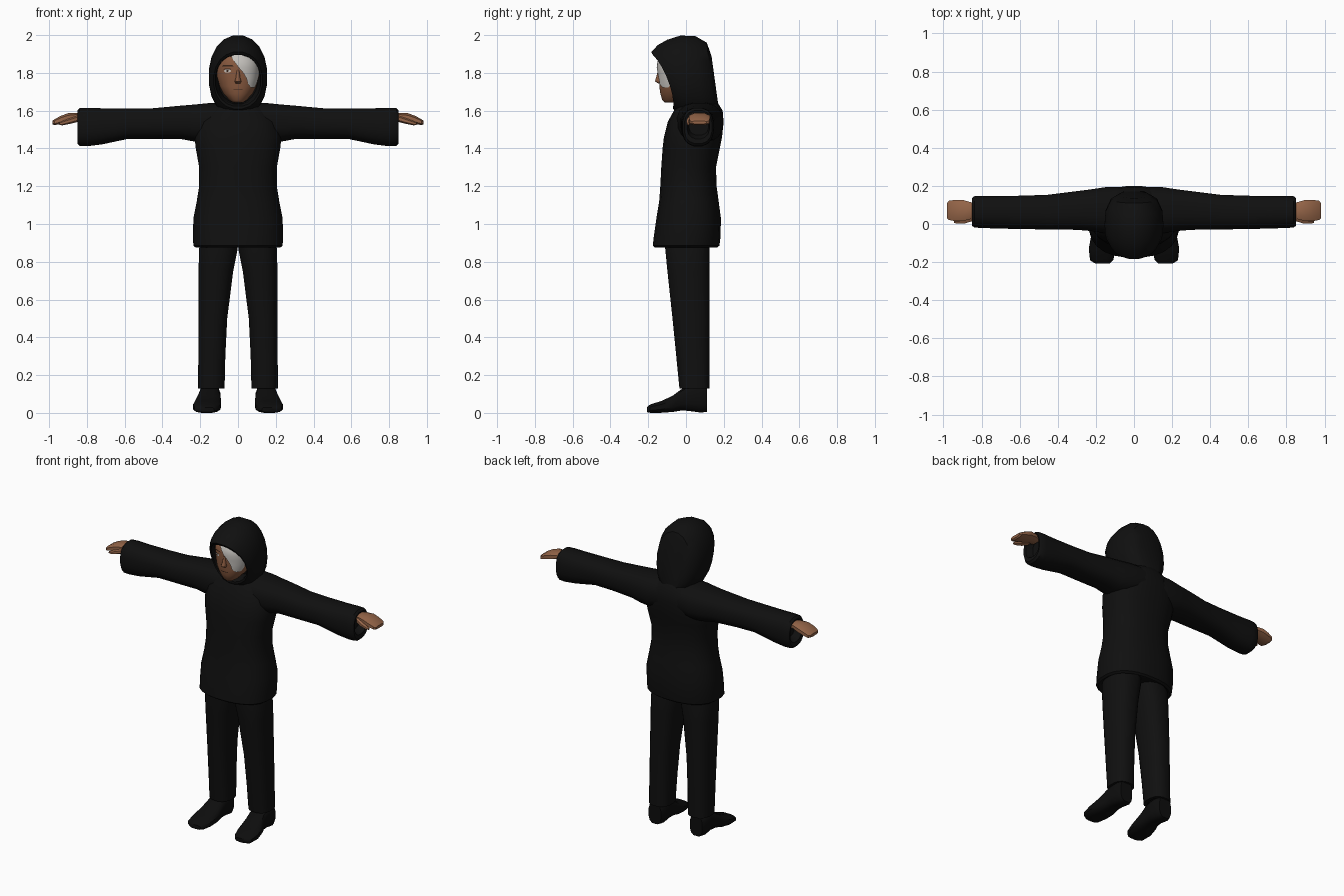
import bpy, bmesh, math
from mathutils import Vector


def material(name, r, g, b):
    m = bpy.data.materials.new(name)
    m.diffuse_color = (r, g, b, 1)
    return m


BLACK = material("black_cloth", 0.005, 0.005, 0.005)
SHOE = material("black_leather", 0.004, 0.004, 0.004)
SKIN = material("brown_skin", 0.30, 0.13, 0.065)
FACE = material("face_skin", 0.24, 0.098, 0.048)
HAIR = material("pale_hair", 0.55, 0.53, 0.50)
WHITE = material("eye_white", 0.60, 0.56, 0.52)
DARK = material("dark_brown", 0.04, 0.018, 0.01)


def finish(name, bm, mat, angle=40):
    bmesh.ops.recalc_face_normals(bm, faces=bm.faces)
    me = bpy.data.meshes.new(name)
    bm.to_mesh(me)
    bm.free()
    me.materials.append(mat)
    ob = bpy.data.objects.new(name, me)
    bpy.context.collection.objects.link(ob)
    bpy.ops.object.select_all(action='DESELECT')
    ob.select_set(True)
    bpy.context.view_layer.objects.active = ob
    if angle:
        bpy.ops.object.shade_smooth_by_angle(angle=math.radians(angle))
    return ob


def loft(name, rings, mat, angle=40):
    """Skin a list of closed rings and cap both ends."""
    bm = bmesh.new()
    loops = [[bm.verts.new(p) for p in ring] for ring in rings]
    n = len(loops[0])
    for a, b in zip(loops, loops[1:]):
        for i in range(n):
            j = (i + 1) % n
            bm.faces.new((a[i], a[j], b[j], b[i]))
    bm.faces.new(loops[0])
    bm.faces.new(loops[-1])
    return finish(name, bm, mat, angle)


def unit_ring(n, power=2.0):
    """Points of a rounded square or circle within -1..1."""
    pts = []
    for i in range(n):
        t = 2 * math.pi * (i + 0.5) / n
        c, s = math.cos(t), math.sin(t)
        pts.append((math.copysign(abs(c) ** (2 / power), c),
                    math.copysign(abs(s) ** (2 / power), s)))
    return pts


def ring(axis, at, u0, u1, v0, v1, n=16, power=2.4):
    """Ring at a position on an axis, filling a box in the other two axes."""
    out = []
    for c, s in unit_ring(n, power):
        u = (u0 + u1) / 2 + c * (u1 - u0) / 2
        v = (v0 + v1) / 2 + s * (v1 - v0) / 2
        out.append(Vector({'x': (at, u, v), 'y': (u, at, v), 'z': (u, v, at)}[axis]))
    return out


def mirror_x(rings, side):
    return [[Vector((p.x * side, p.y, p.z)) for p in r] for r in rings]


# Jacket body: height, half width, front y, back y
body = [(0.90, 0.19, -0.13, 0.14), (0.875, 0.225, -0.165, 0.165), (0.885, 0.238, -0.177, 0.178),
        (0.93, 0.24, -0.172, 0.184), (1.03, 0.238, -0.158, 0.186), (1.12, 0.22, -0.143, 0.174),
        (1.20, 0.207, -0.137, 0.163), (1.30, 0.207, -0.132, 0.160), (1.40, 0.225, -0.125, 0.18),
        (1.46, 0.232, -0.118, 0.192), (1.54, 0.215, -0.098, 0.20), (1.60, 0.17, -0.065, 0.195),
        (1.64, 0.11, -0.04, 0.17)]
loft("jacket_body", [ring('z', z, -w, w, f, b, 24) for z, w, f, b in body], BLACK)

# Sleeves: x, front y, back y, bottom z, top z
sleeve = [(0.07, -0.05, 0.195, 1.45, 1.645), (0.15, -0.05, 0.195, 1.43, 1.642),
          (0.23, -0.038, 0.183, 1.435, 1.634), (0.30, -0.032, 0.174, 1.448, 1.628),
          (0.45, -0.030, 0.155, 1.45, 1.614), (0.58, -0.028, 0.15, 1.45, 1.612),
          (0.72, -0.025, 0.148, 1.42, 1.614), (0.80, -0.022, 0.148, 1.41, 1.617),
          (0.838, -0.020, 0.147, 1.412, 1.615), (0.85, -0.010, 0.138, 1.425, 1.602),
          (0.845, 0.005, 0.125, 1.45, 1.59), (0.80, 0.015, 0.12, 1.47, 1.58)]
# Hands: same columns
hand = [(0.82, 0.03, 0.11, 1.55, 1.585), (0.86, 0.022, 0.118, 1.548, 1.59),
        (0.90, 0.012, 0.13, 1.538, 1.588), (0.94, 0.012, 0.13, 1.528, 1.573),
        (0.972, 0.018, 0.125, 1.522, 1.555), (0.982, 0.03, 0.11, 1.528, 1.547)]
thumb = [(0.85, 0.012, 0.05, 1.54, 1.575), (0.89, 0.0, 0.035, 1.53, 1.56),
         (0.93, 0.0, 0.025, 1.522, 1.545), (0.945, 0.006, 0.018, 1.525, 1.537)]
# Trouser legs: height, inner x, outer x, front y, back y
leg = [(0.93, 0.0, 0.19, -0.11, 0.12), (0.87, 0.0, 0.208, -0.112, 0.127),
       (0.75, 0.024, 0.21, -0.10, 0.127), (0.50, 0.056, 0.21, -0.073, 0.127),
       (0.30, 0.066, 0.211, -0.053, 0.126), (0.13, 0.07, 0.213, -0.036, 0.125),
       (0.13, 0.09, 0.195, -0.01, 0.105), (0.16, 0.10, 0.19, 0.0, 0.10)]
# Shoes: y, inner x, outer x, bottom z, top z
shoe = [(-0.207, 0.125, 0.205, 0.004, 0.030), (-0.19, 0.108, 0.232, 0.0, 0.045),
        (-0.13, 0.092, 0.239, 0.0, 0.064), (-0.07, 0.088, 0.228, 0.004, 0.092),
        (-0.02, 0.092, 0.212, 0.012, 0.13), (0.02, 0.095, 0.205, 0.008, 0.15),
        (0.08, 0.092, 0.208, 0.0, 0.15), (0.11, 0.105, 0.195, 0.004, 0.14)]

for side, label in ((1, "left"), (-1, "right")):
    def pair(name, axis, rows, mat, n, power, angle=40):
        rings = [ring(axis, *row, n=n, power=power) for row in rows]
        loft(f"{label}_{name}", mirror_x(rings, side), mat, angle)

    pair("sleeve", 'x', sleeve, BLACK, 16, 2.5)
    pair("hand", 'x', hand, SKIN, 8, 2.6, 25)
    pair("thumb", 'x', thumb, SKIN, 6, 2.0, 25)
    pair("trouser_leg", 'z', leg, BLACK, 16, 2.5)
    pair("shoe", 'y', shoe, SHOE, 12, 3.0)

# Hood: rings tilted from front to back, lining first
# top y, top z, bottom y, bottom z, half width, backward sweep of the sides
hood = [(-0.04, 1.90, 0.02, 1.64, 0.105, 0.0), (-0.12, 1.895, -0.04, 1.635, 0.118, 0.02),
        (-0.178, 1.898, -0.068, 1.622, 0.121, 0.032), (-0.186, 1.912, -0.068, 1.608, 0.13, 0.032),
        (-0.15, 1.95, -0.05, 1.59, 0.147, 0.03), (-0.10, 1.978, -0.02, 1.57, 0.154, 0.02),
        (-0.03, 2.0, 0.02, 1.56, 0.156, 0.01), (0.05, 1.997, 0.09, 1.56, 0.150, 0.0),
        (0.11, 1.962, 0.15, 1.57, 0.122, 0.0), (0.135, 1.89, 0.175, 1.60, 0.075, 0.0)]
rings = []
for ty, tz, by, bz, w, sweep in hood:
    rings.append([Vector((c * w, (ty + by) / 2 + s * (ty - by) / 2 + sweep * c * c,
                          (tz + bz) / 2 + s * (tz - bz) / 2)) for c, s in unit_ring(20, 2.15)])
loft("hood", rings, BLACK)

# Head: height, half width, front y, back y
head = [(1.642, 0.025, -0.112, -0.05), (1.655, 0.045, -0.126, 0.0), (1.69, 0.078, -0.137, 0.04),
        (1.73, 0.099, -0.142, 0.06), (1.78, 0.112, -0.142, 0.07), (1.83, 0.115, -0.146, 0.07),
        (1.87, 0.108, -0.14, 0.06), (1.905, 0.085, -0.115, 0.04)]
loft("head", [ring('z', z, -w, w, f, b, 20, 2.2) for z, w, f, b in head], FACE, 60)


def face_y(x, z):
    """Front surface of the head at x, z."""
    for a, b in zip(head, head[1:]):
        if z <= b[0]:
            break
    t = min(1, max(0, (z - a[0]) / (b[0] - a[0])))
    w, f, k = (a[i] + (b[i] - a[i]) * t for i in (1, 2, 3))
    q = min(1, abs(x) / w)
    return (f + k) / 2 - (k - f) / 2 * (1 - q ** 2.2) ** (1 / 2.2)


def patch(name, rows, lift, mat, cols=8):
    """Thin sheet following the face; rows are z, x start, x end."""
    bm = bmesh.new()
    grid = []
    for z, x0, x1 in rows:
        xs = [x0 + (x1 - x0) * i / cols for i in range(cols + 1)]
        grid.append([bm.verts.new((x, face_y(x, z) - lift, z)) for x in xs])
    for a, b in zip(grid, grid[1:]):
        for i in range(cols):
            bm.faces.new((a[i], a[i + 1], b[i + 1], b[i]))
    ob = finish(name, bm, mat, 50)
    for p in ob.data.polygons:
        if p.normal.y > 0:
            p.flip() if hasattr(p, "flip") else None
    return ob


# Swept fringe over one side of the face
patch("fringe", [(1.722, 0.068, 0.088), (1.74, 0.054, 0.098), (1.77, 0.045, 0.107),
                 (1.80, 0.028, 0.112), (1.83, 0.002, 0.113), (1.86, -0.02, 0.108),
                 (1.885, -0.035, 0.094), (1.902, -0.038, 0.08)], 0.009, HAIR)

# Visible eye, brow and mouth
patch("eye", [(1.802, -0.066, -0.046), (1.81, -0.077, -0.035), (1.818, -0.066, -0.044)], 0.003, WHITE, 4)
patch("pupil", [(1.804, -0.060, -0.052), (1.816, -0.061, -0.051)], 0.005, DARK, 2)
patch("upper_lid", [(1.817, -0.08, -0.034), (1.822, -0.072, -0.04)], 0.004, DARK, 4)
patch("brow", [(1.835, -0.085, -0.025), (1.841, -0.08, -0.03)], 0.003, DARK, 4)
patch("mouth", [(1.711, -0.026, 0.026), (1.716, -0.022, 0.022)], 0.003, DARK, 4)

# Nose: tapered wedge, height, half width, tip y
nose = [(1.745, 0.013, -0.150), (1.755, 0.019, -0.166), (1.775, 0.012, -0.160), (1.815, 0.007, -0.149)]
loft("nose", [ring('z', z, -w, w, f, -0.12, 8, 2.0) for z, w, f in nose], FACE, 60)
